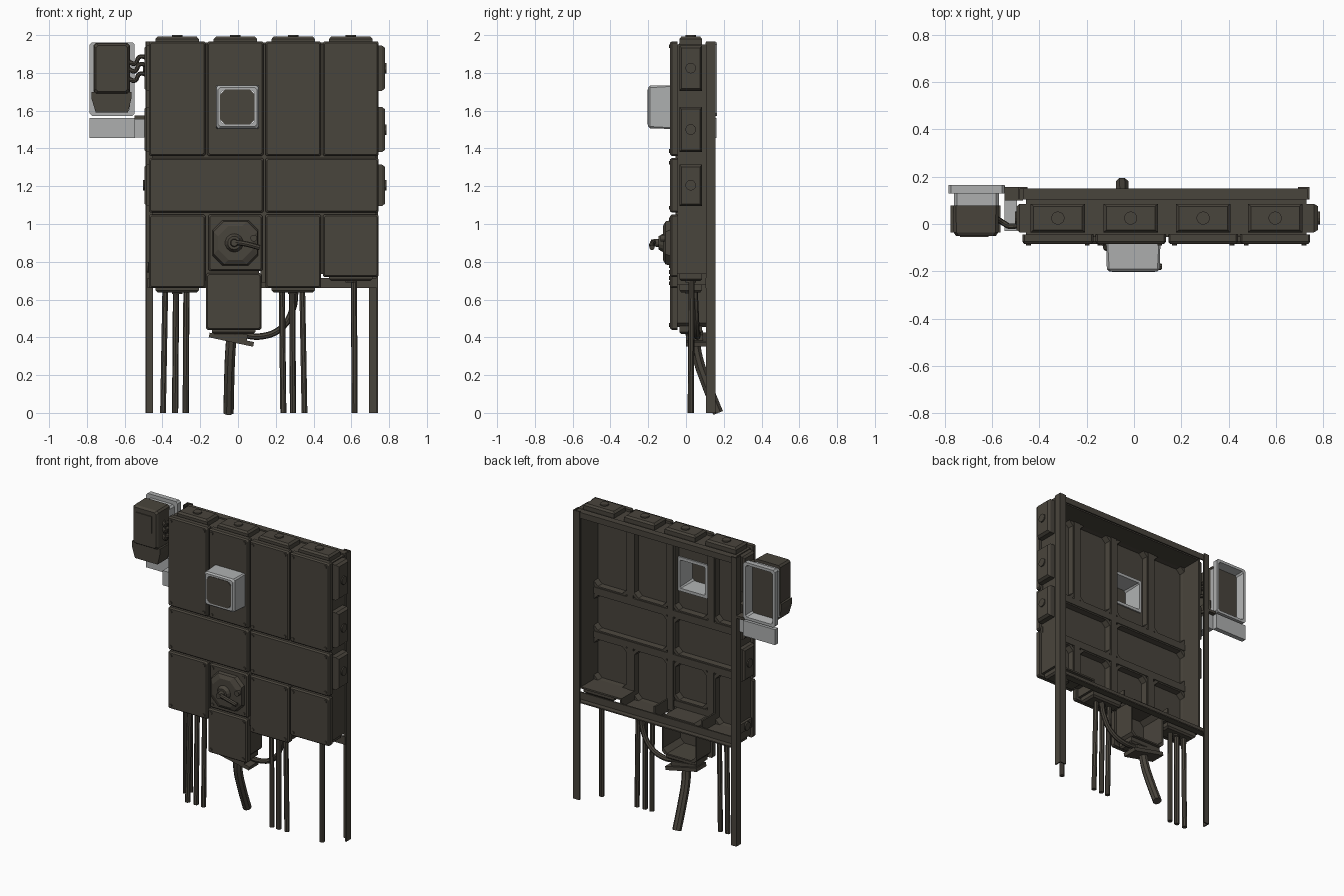
import bpy, bmesh, math
from mathutils import Vector, Matrix

if "Cube" in bpy.data.objects:
    bpy.data.objects.remove(bpy.data.objects["Cube"])


def material(name, rgb):
    m = bpy.data.materials.new(name)
    m.diffuse_color = (*rgb, 1)
    m.use_nodes = True
    m.node_tree.nodes["Principled BSDF"].inputs["Base Color"].default_value = m.diffuse_color
    return m


DARK = material("dark olive brown", (0.066, 0.058, 0.045))
LIGHT = material("light grey", (0.42, 0.43, 0.43))


def finish(name, bm, mat):
    bmesh.ops.recalc_face_normals(bm, faces=bm.faces)
    me = bpy.data.meshes.new(name)
    bm.to_mesh(me)
    bm.free()
    me.materials.append(mat)
    ob = bpy.data.objects.new(name, me)
    bpy.context.collection.objects.link(ob)
    return ob


def loft(name, rings, mat=DARK, closed=False):
    """Skin chamfered rectangles (y, x0, x1, z0, z1, chamfer) along y."""
    bm = bmesh.new()
    loops = []
    for y, a, b, c, d, k in rings:
        pts = [(a + k, c), (b - k, c), (b, c + k), (b, d - k),
               (b - k, d), (a + k, d), (a, d - k), (a, c + k)]
        loops.append([bm.verts.new((x, y, z)) for x, z in pts])
    pairs = list(zip(loops, loops[1:]))
    if closed:
        pairs.append((loops[-1], loops[0]))
    else:
        bm.faces.new(loops[0])
        bm.faces.new(loops[-1])
    for p, q in pairs:
        for i in range(8):
            j = (i + 1) % 8
            bm.faces.new((p[i], p[j], q[j], q[i]))
    return finish(name, bm, mat)


def box(name, x0, x1, y0, y1, z0, z1, mat=DARK, tilt=0):
    bm = bmesh.new()
    bmesh.ops.create_cube(bm, size=1)
    bmesh.ops.scale(bm, vec=(x1 - x0, y1 - y0, z1 - z0), verts=bm.verts)
    bmesh.ops.rotate(bm, matrix=Matrix.Rotation(tilt, 3, 'Y'), verts=bm.verts)
    bmesh.ops.translate(bm, vec=((x0 + x1) / 2, (y0 + y1) / 2, (z0 + z1) / 2), verts=bm.verts)
    return finish(name, bm, mat)


def disc(name, p, q, r, r2=None, mat=DARK, n=14):
    """Cylinder or cone from point p to point q."""
    p, q = Vector(p), Vector(q)
    bm = bmesh.new()
    rot = (q - p).to_track_quat('Z', 'Y').to_matrix().to_4x4()
    bmesh.ops.create_cone(bm, cap_ends=True, segments=n, radius1=r,
                          radius2=r if r2 is None else r2, depth=(q - p).length,
                          matrix=Matrix.Translation((p + q) / 2) @ rot)
    return finish(name, bm, mat)


def cable(name, pts, r, mat=DARK):
    cu = bpy.data.curves.new(name, 'CURVE')
    cu.dimensions = '3D'
    cu.bevel_depth, cu.bevel_resolution, cu.use_fill_caps = r, 2, True
    sp = cu.splines.new('BEZIER')
    sp.bezier_points.add(len(pts) - 1)
    for bp, co in zip(sp.bezier_points, pts):
        bp.co = co
        bp.handle_left_type = bp.handle_right_type = 'AUTO'
    cu.materials.append(mat)
    ob = bpy.data.objects.new(name, cu)
    bpy.context.collection.objects.link(ob)
    bpy.ops.object.select_all(action='DESELECT')
    ob.select_set(True)
    bpy.context.view_layer.objects.active = ob
    bpy.ops.object.convert(target='MESH')
    bpy.ops.object.shade_smooth_by_angle()


def pad(name, centre, normal, half, reach):
    """Tapered connection flange with a knockout, on an outer wall."""
    c, n = Vector(centre), Vector(normal)
    t = Vector((abs(n.z), 0, abs(n.x)))
    up = Vector((0, 1, 0))
    bm = bmesh.new()
    rows = []
    for off, h, w in ((-0.022, half, 0.06), (reach * 0.5, half, 0.06), (reach, half - 0.012, 0.05)):
        rows.append([bm.verts.new(c + n * off + t * h * a + up * w * b)
                     for a, b in ((-1, -1), (1, -1), (1, 1), (-1, 1))])
    bm.faces.new(rows[0])
    bm.faces.new(rows[2])
    for p, q in zip(rows, rows[1:]):
        for i in range(4):
            bm.faces.new((p[i], p[(i + 1) % 4], q[(i + 1) % 4], q[i]))
    finish(name, bm, DARK)
    disc(name + "_knockout", c + n * (reach - 0.005), c + n * (reach + 0.008), 0.028)


# distribution box covers: shallow trays open at the back
BOXES = {
    "top_box_1": (-0.472, -0.172, 1.36, 1.967), "top_box_2": (-0.163, 0.135, 1.36, 1.967),
    "top_box_3": (0.145, 0.44, 1.36, 1.967), "top_box_4": (0.449, 0.745, 1.36, 1.967),
    "middle_box_left": (-0.472, 0.135, 1.06, 1.35), "middle_box_right": (0.145, 0.745, 1.06, 1.35),
    "lower_box_1": (-0.472, -0.172, 0.66, 1.05), "switch_box": (-0.157, 0.13, 0.75, 1.05),
    "lower_box_3": (0.145, 0.44, 0.66, 1.05), "lower_box_4": (0.449, 0.745, 0.72, 1.05),
    "cable_entry_box": (-0.17, 0.125, 0.44, 0.74),
}


def inset(y, r, d, k):
    return (y, r[0] + d, r[1] - d, r[2] + d, r[3] - d, k)


for name, r in BOXES.items():
    depth = 0.105 if name == "cable_entry_box" else -0.035
    ob = loft(name, [inset(-0.075, r, 0.03, 0.03), inset(depth, r, 0.026, 0.03),
                     inset(depth, r, 0.016, 0.02), inset(-0.045, r, 0.016, 0.02),
                     inset(-0.045, r, 0, 0.008), inset(-0.075, r, 0, 0.008),
                     inset(-0.085, r, 0.008, 0.008)])
    if name == "top_box_2":
        # opening behind the viewing window
        cut = box("window_cutter", -0.098, 0.093, -0.2, 0.0, 1.522, 1.718)
        cut.hide_render = True
        mod = ob.modifiers.new("opening", 'BOOLEAN')
        mod.object, mod.operation, mod.solver = cut, 'DIFFERENCE', 'EXACT'
        bpy.context.view_layer.objects.active = ob
        bpy.ops.object.modifier_apply(modifier="opening")
        bpy.data.objects.remove(cut)
    x0, x1, z0, z1 = r
    for x in (x0 + 0.026, x1 - 0.026):
        for z in (z0 + 0.026, z1 - 0.026):
            disc("cover_screw", (x, -0.08, z), (x, -0.091, z), 0.01, n=8)

# seam strips joining neighbouring covers
for x, z0, z1 in ((-0.167, 1.37, 1.95), (0.14, 0.69, 1.95), (0.4445, 1.37, 1.95),
                  (-0.165, 0.7, 1.04), (0.4445, 0.74, 1.04)):
    box("vertical_seam", x - 0.022, x + 0.022, -0.055, -0.03, z0, z1)
for x0, x1, z in ((-0.455, 0.73, 1.355), (-0.455, 0.73, 1.055), (-0.15, 0.11, 0.745)):
    box("horizontal_seam", x0, x1, -0.055, -0.03, z - 0.022, z + 0.022)

# outer walls of the cabinet
for x0, x1, z0, z1 in (
        (-0.456, 0.729, 1.94, 1.951), (-0.456, -0.445, 0.676, 1.95), (0.718, 0.729, 0.736, 1.95),
        (-0.456, -0.188, 0.676, 0.687), (0.161, 0.424, 0.676, 0.687), (0.424, 0.729, 0.736, 0.747),
        (-0.199, -0.188, 0.676, 0.76), (0.161, 0.172, 0.676, 0.76), (0.413, 0.424, 0.676, 0.747)):
    box("outer_wall", x0, x1, -0.05, 0.105, z0, z1)

# flanges on the outer walls
for x in (-0.322, -0.014, 0.2925, 0.597):
    pad("top_flange", (x, 0.025, 1.967), (0, 0, 1), 0.115, 0.025)
for z, h in ((1.825, 0.12), (1.5, 0.12), (1.205, 0.11)):
    pad("right_flange", (0.745, 0.025, z), (1, 0, 0), h, 0.033)
    pad("left_flange", (-0.472, 0.025, z), (-1, 0, 0), h, 0.024)
pad("small_left_flange", (-0.472, 0.025, 0.77), (-1, 0, 0), 0.03, 0.005)
for x, z in ((-0.322, 0.66), (0.2925, 0.66), (0.597, 0.72), (-0.0225, 0.44)):
    pad("bottom_flange", (x, 0.025, z), (0, 0, -1), 0.115, 0.022)

# viewing window on the second box
wr = (-0.118, 0.112, 1.503, 1.735)
loft("window_housing", [inset(-0.065, wr, 0.0, 0.006), inset(-0.19, wr, 0.003, 0.01),
                        inset(-0.2, wr, 0.012, 0.012), inset(-0.2, wr, 0.028, 0.012),
                        inset(-0.065, wr, 0.02, 0.006)], LIGHT, closed=True)
wi = inset(0, wr, 0.024, 0)[1:5]
loft("window_pane", [inset(-0.203, wi, 0, 0.025), inset(-0.19, wi, 0, 0.025)])

# switch: raised octagon, hub, lever and lock knob
sr = (-0.135, 0.108, 0.78, 1.02)
loft("switch_plate", [inset(-0.08, sr, 0, 0.05), inset(-0.108, sr, 0.006, 0.055),
                      inset(-0.122, sr, 0.03, 0.055)])
disc("switch_hub", (-0.02, -0.12, 0.9), (-0.02, -0.145, 0.9), 0.05, 0.035)
disc("switch_pivot", (-0.02, -0.14, 0.9), (-0.02, -0.185, 0.9), 0.022, 0.018)
cable("switch_lever", [(-0.03, -0.168, 0.905), (0.04, -0.18, 0.895), (0.115, -0.18, 0.875)], 0.014)
disc("lock_knob", (0.083, -0.11, 0.925), (0.083, -0.135, 0.925), 0.018)

# angle iron frame behind the boxes
for side, xo, xi in (("left", -0.49, -0.45), ("right", 0.742, 0.694)):
    s = 0.008 if xi > xo else -0.008
    box(side + "_post_face", min(xo, xi), max(xo, xi), 0.148, 0.157, 0, 1.967)
    box(side + "_post_web", min(xo, xo + s), max(xo, xo + s), 0.107, 0.157, 0, 1.967)
box("top_rail_web", -0.47, 0.742, 0.104, 0.15, 1.95, 1.96)
box("top_rail_face", -0.47, 0.742, 0.14, 0.15, 1.92, 1.96)
box("bottom_rail_face", -0.48, 0.735, 0.104, 0.114, 0.66, 0.715)
box("bottom_rail_web", -0.48, 0.735, 0.104, 0.15, 0.66, 0.668)

# supply cables down to the ground
for top, foot, zt in ((-0.385, -0.397, 0.66), (-0.328, -0.333, 0.66), (-0.273, -0.277, 0.66),
                      (0.232, 0.24, 0.66), (0.287, 0.291, 0.66), (0.34, 0.352, 0.66), (0.614, 0.617, 0.73)):
    cable("cable", [(top, 0.03, zt), (foot, 0.025, 0)], 0.0165)

# main cable, tilted entry plate and looped jumper
cable("main_cable", [(-0.035, 0.045, 0.4), (-0.042, 0.06, 0.3), (-0.047, 0.11, 0.15), (-0.05, 0.17, 0)], 0.029)
box("entry_plate", -0.155, 0.085, 0.0, 0.105, 0.375, 0.4, tilt=0.21)
box("entry_collar", -0.14, 0.05, 0.0, 0.09, 0.395, 0.425, tilt=0.12)
cable("jumper_cable", [(0.0, 0.06, 0.42), (0.12, 0.06, 0.405), (0.23, 0.055, 0.45),
                       (0.29, 0.05, 0.55), (0.305, 0.045, 0.66)], 0.017)

# separate meter at the left: light back frame, dark stepped front
mr = (-0.785, -0.547, 1.573, 1.962)
loft("meter_back", [inset(0.165, mr, 0, 0.012), inset(0.13, mr, 0, 0.012),
                    inset(0.13, mr, 0.024, 0.012), inset(0.074, mr, 0.024, 0.012),
                    inset(0.074, mr, 0.036, 0.01), inset(0.165, mr, 0.018, 0.01)], LIGHT, closed=True)
m1 = (-0.765, -0.572, 1.69, 1.957)
loft("meter_front", [inset(0.078, m1, 0, 0.012), inset(-0.035, m1, 0.002, 0.012),
                     inset(-0.05, m1, 0.012, 0.012)])
loft("meter_core", [inset(0.07, mr, 0.035, 0.01), inset(0.11, mr, 0.03, 0.01)])
# terminal cover narrowing towards the bottom
bm = bmesh.new()
ends = [[bm.verts.new((-0.668 + a, y, z)) for a, z in
         ((-0.108, 1.7), (0.104, 1.7), (0.104, 1.665), (0.085, 1.59), (-0.085, 1.59), (-0.108, 1.665))]
        for y in (0.078, -0.035)]
for e in ends:
    bm.faces.new(e)
for i in range(6):
    j = (i + 1) % 6
    bm.faces.new((ends[0][i], ends[0][j], ends[1][j], ends[1][i]))
finish("meter_terminal_cover", bm, DARK)
box("meter_display", -0.735, -0.615, -0.056, -0.045, 1.8, 1.915)
for z in (1.87, 1.83, 1.78):
    cable("meter_lead", [(-0.59, 0.03, z), (-0.545, 0.0, z - 0.02), (-0.52, -0.01, z + 0.015),
                         (-0.465, 0.0, z)], 0.012)

# mounting bracket under the meter
box("bracket_bar", -0.785, -0.545, 0.13, 0.162, 1.455, 1.56, LIGHT)
box("bracket_end", -0.548, -0.495, -0.03, 0.13, 1.457, 1.557, LIGHT)
box("bracket_tab", -0.547, -0.47, 0.1, 0.157, 1.557, 1.575)
